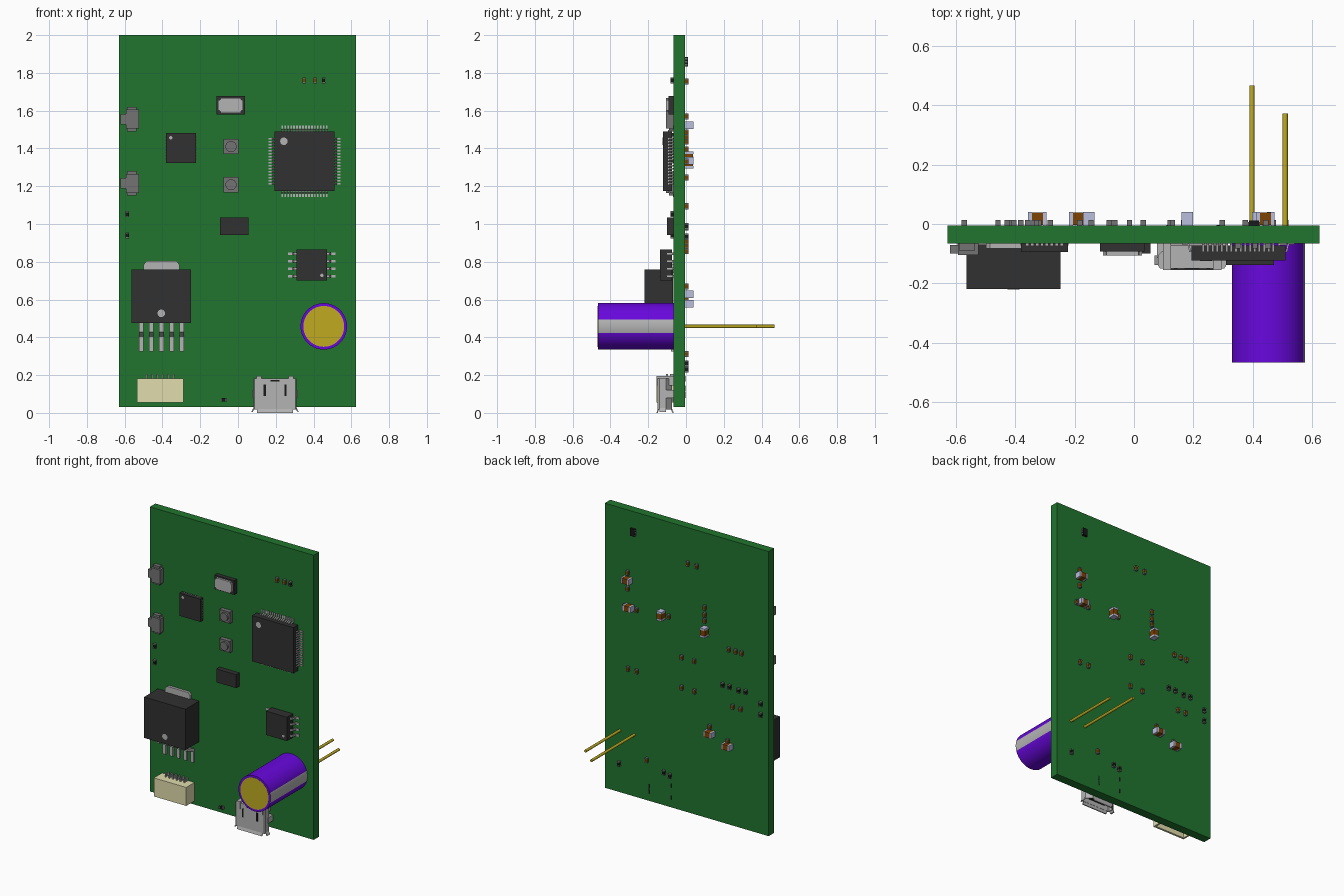
import bpy, bmesh, math
from mathutils import Vector, Matrix

if "Cube" in bpy.data.objects:
    bpy.data.objects.remove(bpy.data.objects["Cube"])

FRONT, BACK = -0.065, -0.005
mats = {}
GREEN, BLACK, DARK = (38, 116, 50), (52, 52, 52), (30, 30, 30)
SILVER, MID, PURPLE = (178, 178, 178), (115, 115, 115), (104, 16, 220)
YELLOW, CREAM = (190, 170, 38), (224, 220, 172)
BROWN, PALE = (125, 68, 12), (184, 190, 220)


def material(c):
    if c not in mats:
        m = bpy.data.materials.new("colour_%d_%d_%d" % c)
        m.diffuse_color = [(v / 255) ** 2.2 for v in c] + [1]
        m.use_nodes = True
        m.node_tree.nodes["Principled BSDF"].inputs["Base Color"].default_value = m.diffuse_color
        mats[c] = m
    return mats[c]


def finish(name, bm, colour, smooth=False):
    bmesh.ops.recalc_face_normals(bm, faces=bm.faces[:])
    me = bpy.data.meshes.new(name)
    bm.to_mesh(me)
    bm.free()
    ob = bpy.data.objects.new(name, me)
    bpy.context.collection.objects.link(ob)
    me.materials.append(material(colour))
    if smooth:
        bpy.ops.object.select_all(action='DESELECT')
        ob.select_set(True)
        bpy.context.view_layer.objects.active = ob
        bpy.ops.object.shade_smooth_by_angle(angle=math.radians(35))
    return ob


def P(x, z, h, back=False):
    return Vector((x, BACK + h if back else FRONT - h, z))


def prism(bm, pts, vec):
    f = bm.faces.new([bm.verts.new(p) for p in pts])
    r = bmesh.ops.extrude_face_region(bm, geom=[f], use_keep_orig=True)
    vs = [g for g in r['geom'] if isinstance(g, bmesh.types.BMVert)]
    bmesh.ops.translate(bm, verts=vs, vec=vec)


def box(bm, cx, cz, w, l, h0, h1, back=False):
    pts = [P(cx + a * w / 2, cz + b * l / 2, h0, back)
           for a, b in ((-1, -1), (1, -1), (1, 1), (-1, 1))]
    prism(bm, pts, P(0, 0, h1, back) - P(0, 0, h0, back))


def disc(bm, x, z, r, h0, h1, seg=24):
    m = Matrix.Translation(P(x, z, (h0 + h1) / 2)) @ Matrix.Rotation(math.pi / 2, 4, 'X')
    return bmesh.ops.create_cone(bm, cap_ends=True, segments=seg, radius1=r, radius2=r,
                                 depth=h1 - h0, matrix=m)


def boxes(name, colour, *specs):
    bm = bmesh.new()
    for s in specs:
        box(bm, *s)
    return finish(name, bm, colour)


def dot(name, x, z, r, h):
    bm = bmesh.new()
    disc(bm, x, z, r, h - .002, h + .001)
    finish(name, bm, SILVER)


def gull(bm, x, z, d, length, width, hm, t=.006):
    """Bent lead leaving (x, z) in direction d and stepping down to the board."""
    a, b = length * .35, length * .5
    prof = [(0, hm), (a, hm), (b, t), (length, t), (length, 0), (b - t, 0), (a - t, hm - t), (0, hm - t)]
    s = Vector((-d[1], d[0])) * width
    pts = [P(x + d[0] * u - s.x / 2, z + d[1] * u - s.y / 2, h) for u, h in prof]
    prism(bm, pts, Vector((s.x, 0, s.y)))


# Circuit board
boxes("circuit_board", GREEN, (-.002, 1.015, 1.255, 1.97, -.06, 0))

# Large quad flat chip with leads on four sides
boxes("quad_chip_body", BLACK, (.352, 1.332, .317, .317, .008, .058))
bm = bmesh.new()
for d in ((1, 0), (-1, 0), (0, 1), (0, -1)):
    for i in range(16):
        o = (i - 7.5) * .0158
        gull(bm, .352 + d[0] * .152 - d[1] * o, 1.332 + d[1] * .152 + d[0] * o, d, .038, .0085, .03, .005)
finish("quad_chip_leads", bm, SILVER)
dot("quad_chip_mark", .243, 1.438, .02, .058)

# Eight-lead chip
boxes("eight_lead_chip_body", BLACK, (.391, .783, .162, .165, .008, .073))
bm = bmesh.new()
for s in (-1, 1):
    for i in range(4):
        gull(bm, .391 + s * .078, .783 + (i - 1.5) * .04, (s, 0), .047, .014, .038)
finish("eight_lead_chip_leads", bm, SILVER)
dot("eight_lead_chip_mark", .444, .728, .009, .073)

# Leadless chip with edge pads, and small flat chip
boxes("leadless_chip_body", BLACK, (-.302, 1.402, .16, .157, 0, .03))
boxes("leadless_chip_pads", SILVER,
      *[(-.302 + (i - 3.5) * .0165, 1.402, .008, .159, .001, .008) for i in range(8)],
      *[(-.302, 1.402 + (i - 3.5) * .0165, .162, .008, .001, .008) for i in range(8)])
dot("leadless_chip_mark", -.356, 1.457, .009, .03)
boxes("flat_chip", BLACK, (-.02, .988, .152, .093, 0, .035))

# Crystal can
boxes("crystal_base", BLACK, (-.039, 1.628, .15, .098, 0, .028))
bm = bmesh.new()
box(bm, -.039, 1.628, .132, .08, .028, .042)
bmesh.ops.bevel(bm, geom=[e for e in bm.edges if abs(e.verts[0].co.y - e.verts[1].co.y) > .01],
                offset=.012, segments=3, affect='EDGES')
finish("crystal_lid", bm, SILVER)

# Push buttons: housing, round cap and corner studs
for n, z in enumerate((1.41, 1.208)):
    boxes("button_housing_%d" % n, MID, (-.037, z, .08, .08, 0, .028))
    bm = bmesh.new()
    disc(bm, -.037, z, .029, .028, .04)
    for a in (-1, 1):
        for b in (-1, 1):
            disc(bm, -.037 + a * .032, z + b * .032, .005, .028, .031, 10)
    finish("button_cap_%d" % n, bm, MID, True)

# Side switches on the left edge
for n, z in enumerate((1.555, 1.215)):
    boxes("side_switch_%d" % n, MID, (-.559, z, .068, .1, 0, .04), (-.607, z, .028, .056, .006, .034),
          (-.563, z, .05, .13, 0, .026))

# Power regulator with tab and five leads
boxes("regulator_body", BLACK, (-.4065, .6185, .317, .283, .005, .155))
bm = bmesh.new()
prism(bm, [P(x, z, 0) for x, z in ((-.5, .74), (-.31, .74), (-.31, .785), (-.325, .803), (-.485, .803), (-.5, .785))],
      Vector((0, -.018, 0)))
finish("regulator_tab", bm, SILVER)
bm = bmesh.new()
for i in range(5):
    gull(bm, -.405 + (i - 2) * .0535, .485, (0, -1), .16, .024, .085, .014)
finish("regulator_leads", bm, SILVER)
dot("regulator_mark", -.406, .527, .02, .155)

# Electrolytic capacitor: sleeve with stripe, end disc, two wires
bm = bmesh.new()
disc(bm, .454, .458, .123, 0, .402, 64)
can = finish("capacitor_sleeve", bm, PURPLE, True)
can.data.materials.append(material(SILVER))
for f in can.data.polygons:
    if f.normal.x > .965:
        f.material_index = 1
bm = bmesh.new()
disc(bm, .454, .458, .108, .39, .403, 64)
finish("capacitor_end", bm, YELLOW, True)
bm = bmesh.new()
disc(bm, .398, .458, .009, -.533, -.02, 16)
disc(bm, .51, .458, .009, -.438, -.02, 16)
finish("capacitor_wires", bm, YELLOW, True)

# Six-pin wire connector, open towards the lower edge
boxes("wire_connector", CREAM, (-.412, .17, .248, .026, 0, .09), (-.412, .119, .248, .128, .076, .09),
      (-.412, .119, .248, .128, 0, .012), (-.53, .119, .012, .128, 0, .09), (-.294, .119, .012, .128, 0, .09))
boxes("wire_connector_pins", SILVER, *[(-.412 + (i - 2.5) * .0285, .15, .008, .11, .03, .04) for i in range(6)],
      *[(-.412 + (i - 2.5) * .0285, .193, .008, .025, 0, .02) for i in range(6)])

# Data socket: hollow shell, tongue, flared lips and latches
bm = bmesh.new()
prism(bm, [P(.196 + x, .018, h) for x, h in ((-.08, .008), (.08, .008), (.115, .04), (.115, .076),
                                           (.108, .085), (-.108, .085), (-.115, .076), (-.115, .04))],
      Vector((0, 0, .165)))
bm.normal_update()
mouth = min(bm.faces, key=lambda f: f.calc_center_median().z)
bmesh.ops.inset_region(bm, faces=[mouth], thickness=.008, use_even_offset=True)
r = bmesh.ops.extrude_face_region(bm, geom=[mouth])
bmesh.ops.translate(bm, verts=[g for g in r['geom'] if isinstance(g, bmesh.types.BMVert)], vec=(0, 0, .12))
bmesh.ops.delete(bm, geom=[mouth], context='FACES_ONLY') if mouth.is_valid else None
finish("socket_shell", bm, SILVER)
bm = bmesh.new()
prism(bm, [P(.1, .02, .085), P(.1, .02, .078), P(.1, .0, .084), P(.1, .0, .091)], Vector((.192, 0, 0)))
prism(bm, [P(.125, .02, .015), P(.125, .02, .008), P(.125, .0, .0), P(.125, .0, .007)], Vector((.142, 0, 0)))
for s in (-1, 1):
    prism(bm, [P(.196 + s * u, v, .042) for u, v in ((.107, .025), (.115, .025), (.126, .004), (.119, .004))],
          Vector((0, -.032, 0)))
    box(bm, .196 + s * .085, .17, .028, .05, 0, .09)
    box(bm, .196 + s * .105, .1, .026, .04, 0, .05)
finish("socket_lips_and_tabs", bm, SILVER)
boxes("socket_tongue", DARK, (.196, .09, .13, .1, .05, .065))
boxes("socket_slots", DARK, (.141, .12, .012, .06, .08, .0865), (.251, .12, .012, .06, .08, .0865),
      (.196, .17, .05, .01, .08, .0865))
boxes("socket_anchor_pads", DARK, *[(.199 + s * .084, z, .01, .03, 0, .002, True)
                                    for s, z in ((1, .13), (1, .095), (-1, .181), (-1, .098))])

# Small two-terminal parts: (x, z) on the back, then on the front
caps = [(-.015, 1.755), (-.084, 1.755), (.445, 1.57), (.445, 1.46), (.375, 1.33), (.47, 1.33), (.13, 1.35),
        (-.145, 1.485), (-.145, 1.436), (-.145, 1.395), (-.329, 1.245), (-.382, 1.245), (-.428, 1.245),
        (.031, 1.094), (-.065, 1.094), (.443, .905), (.375, .905), (.031, .885), (-.067, .885),
        (-.359, .856), (-.42, .856), (-.183, .67), (-.321, .608), (.298, .312)]
resistors = [(-.283, .988), (-.336, .988), (-.405, .982), (-.459, .986), (-.573, .933), (-.573, .857),
             (.512, .23), (.168, .262), (.122, .25)]
front_caps = [(.35, 1.76), (.408, 1.76)]
front_resistors = [(.453, 1.76), (-.586, 1.052), (-.586, .94)]
bodies, chips, ends = bmesh.new(), bmesh.new(), bmesh.new()
for group, bm, back in ((caps, bodies, True), (resistors, chips, True),
                        (front_caps, bodies, False), (front_resistors, chips, False)):
    for x, z in group:
        box(bm, x, z, .017, .018, .001, .017, back)
        for s in (-1, 1):
            box(ends, x, z + s * .0125, .018, .007, 0, .018, back)
box(chips, -.075, .07, .018, .017, 0, .017)
for s in (-1, 1):
    box(ends, -.075 + s * .0125, .07, .007, .018, 0, .018)
finish("small_capacitors", bodies, BROWN)
finish("small_resistors", chips, DARK)
finish("small_part_ends", ends, MID)

# Larger ceramic capacitors on the back: x, z, lying along z or not
bodies, ends = bmesh.new(), bmesh.new()
for x, z, upright in ((.443, 1.522, 0), (.43, 1.335, 0), (.18, 1.352, 1), (-.152, 1.325, 1),
                      (-.188, .628, 0), (-.326, .578, 0)):
    size = (.037, .038) if upright else (.038, .037)
    box(bodies, x, z, *size, .001, .043, True)
    for s in (-1, 1):
        if upright:
            box(ends, x, z + s * .025, .039, .013, 0, .045, True)
        else:
            box(ends, x + s * .025, z, .013, .039, 0, .045, True)
finish("ceramic_capacitor_bodies", bodies, BROWN)
finish("ceramic_capacitor_ends", ends, PALE)

# Resistor array near the top of the back
boxes("resistor_array_body", DARK, (.405, 1.86, .034, .05, 0, .016, True))
boxes("resistor_array_ends", MID, *[(.405, 1.86 + i * .016, .04, .008, 0, .012, True) for i in (-1, 0, 1)])
